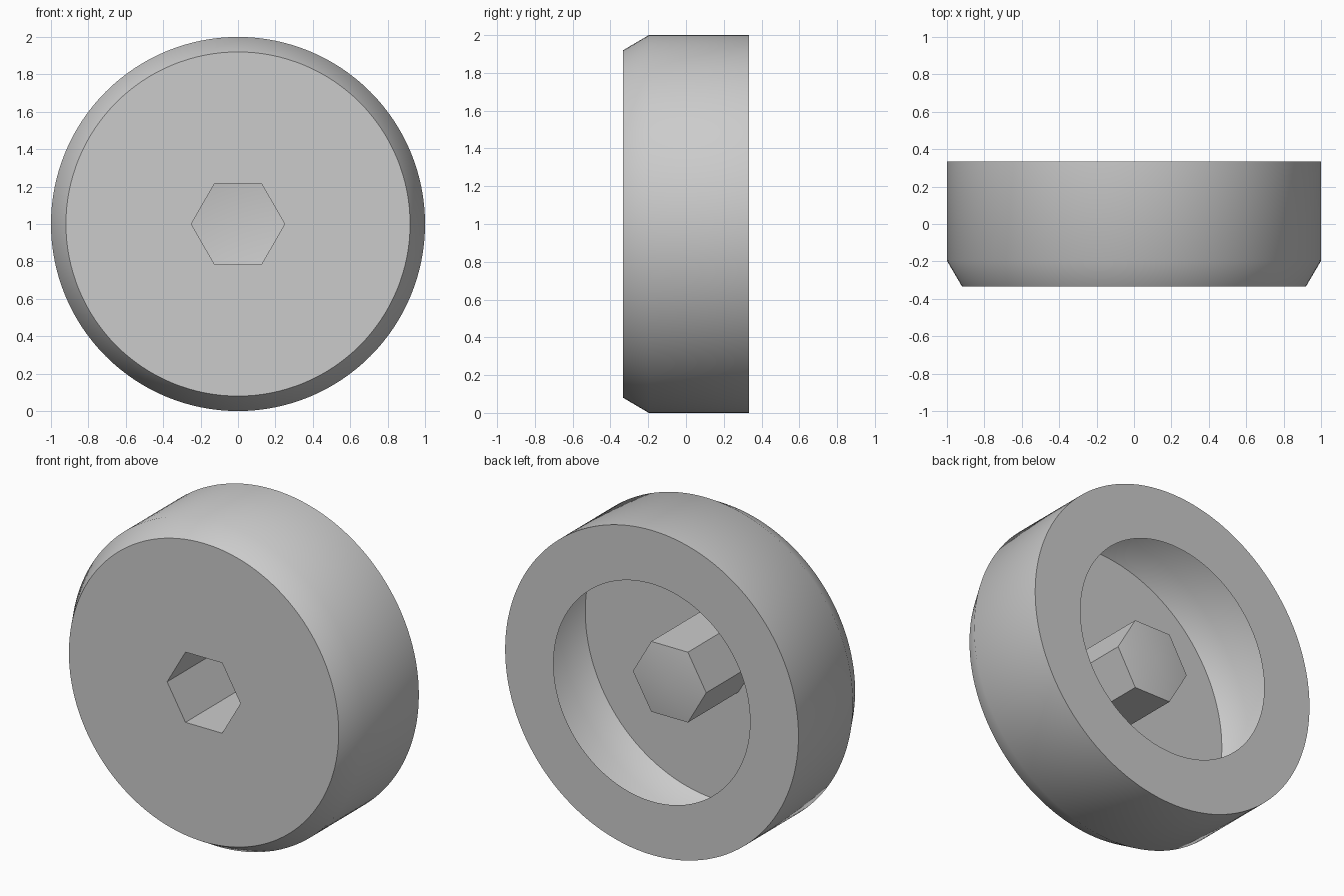
import bpy, bmesh, math
from mathutils import Vector

cube = bpy.data.objects.get("Cube")
if cube:
    bpy.data.objects.remove(cube, do_unlink=True)

grey = bpy.data.materials.new("light_grey")
grey.use_nodes = True
colour = (0.6, 0.6, 0.6, 1)
grey.diffuse_color = colour
grey.node_tree.nodes["Principled BSDF"].inputs["Base Color"].default_value = colour

SEGMENTS = 128
FRONT, BACK = -0.333, 0.333
CENTRE_Z = 1.0


def ring(bm, radius, y, count):
    """Closed loop of vertices around the y axis."""
    return [bm.verts.new((radius * math.cos(2 * math.pi * i / count), y,
                          CENTRE_Z + radius * math.sin(2 * math.pi * i / count)))
            for i in range(count)]


def skin(bm, a, b):
    """Quads between two loops of equal count."""
    n = len(a)
    for i in range(n):
        j = (i + 1) % n
        bm.faces.new((a[i], a[j], b[j], b[i]))


def loop_edges(bm, loop):
    edges = []
    for i, v in enumerate(loop):
        pair = (v, loop[(i + 1) % len(loop)])
        edges.append(bm.edges.get(pair) or bm.edges.new(pair))
    return edges


bm = bmesh.new()

# Hollow body: chamfer, outer wall and back flange with a round opening
profile = [(0.92, FRONT), (1.0, -0.197), (1.0, BACK), (0.67, BACK)]
rings = [ring(bm, r, y, SEGMENTS) for r, y in profile]
for a, b in zip(rings, rings[1:]):
    skin(bm, a, b)

# Hexagonal socket running back from the front plate
mouth = ring(bm, 0.25, FRONT, 6)
end = ring(bm, 0.25, 0.16, 6)
skin(bm, end, mouth)

# Shallow pointed end of the socket
tip = bm.verts.new((0, 0.195, CENTRE_Z))
for i in range(6):
    bm.faces.new((end[i], tip, end[(i + 1) % 6]))

# Flat front plate around the socket mouth
bmesh.ops.triangle_fill(bm, use_beauty=True, use_dissolve=False,
                        edges=loop_edges(bm, rings[0]) + loop_edges(bm, mouth),
                        normal=Vector((0, -1, 0)))
bm.normal_update()
for f in bm.faces:
    if all(abs(v.co.y - FRONT) < 1e-5 for v in f.verts) and f.normal.y > 0:
        f.normal_flip()

# Outer wall faces outward
bmesh.ops.recalc_face_normals(bm, faces=bm.faces[:])
bm.normal_update()
plate = next(f for f in bm.faces
             if all(abs(v.co.y - FRONT) < 1e-5 for v in f.verts))
if plate.normal.y > 0:
    bmesh.ops.reverse_faces(bm, faces=bm.faces[:])

mesh = bpy.data.meshes.new("hollow_cap")
bm.to_mesh(mesh)
bm.free()
mesh.materials.append(grey)
cap = bpy.data.objects.new("hollow_cap", mesh)
bpy.context.collection.objects.link(cap)

bpy.ops.object.select_all(action='DESELECT')
cap.select_set(True)
bpy.context.view_layer.objects.active = cap
bpy.ops.object.shade_smooth_by_angle(angle=math.radians(40))
